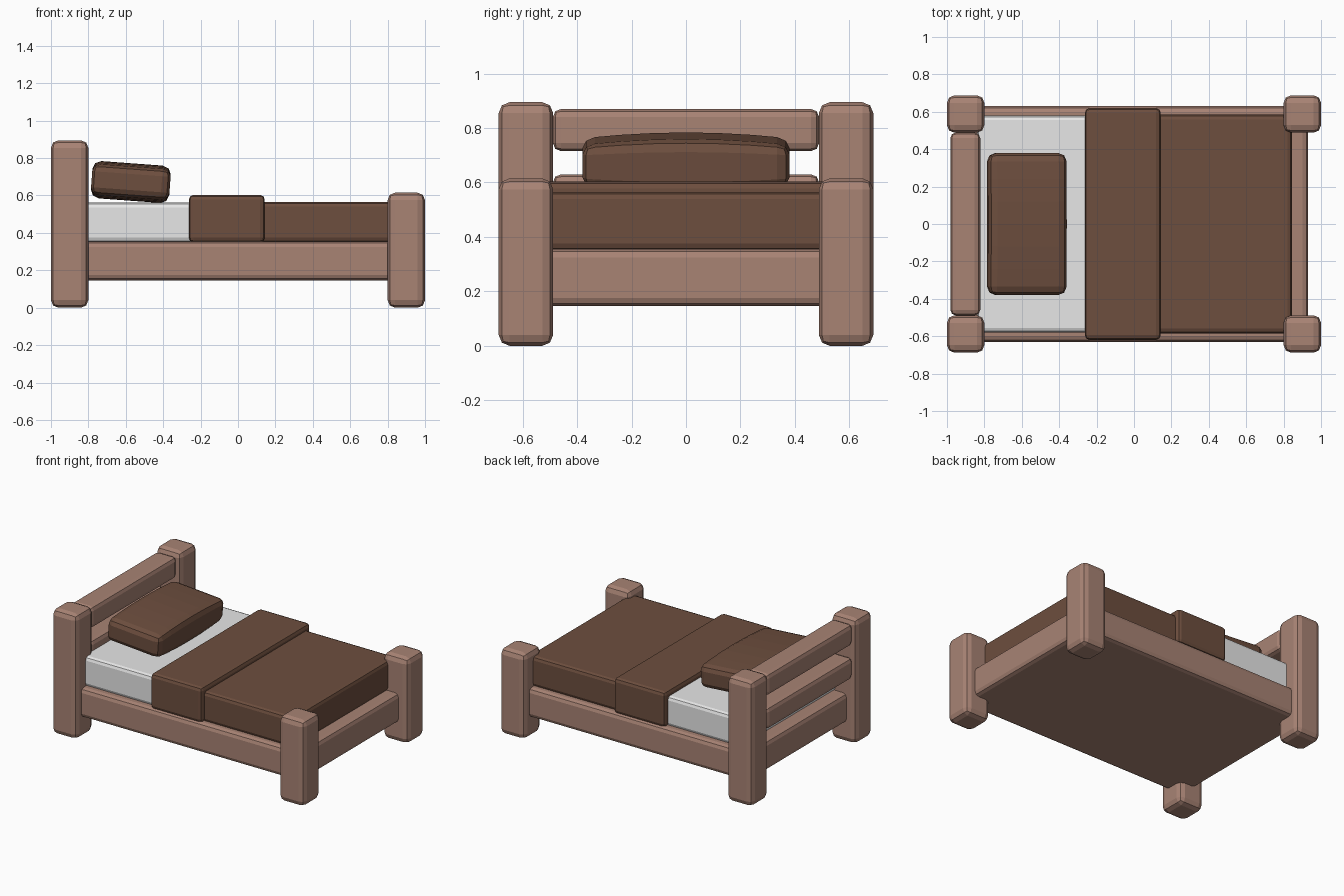
import bpy, bmesh, math
from mathutils import Matrix

if "Cube" in bpy.data.objects:
    bpy.data.objects.remove(bpy.data.objects["Cube"])


def material(name, rgb):
    lin = [((c / 255 + 0.055) / 1.055) ** 2.4 for c in rgb]
    m = bpy.data.materials.new(name)
    m.diffuse_color = (*lin, 1)
    m.use_nodes = True
    m.node_tree.nodes["Principled BSDF"].inputs["Base Color"].default_value = m.diffuse_color
    return m


wood = material("brown_wood", (168, 131, 116))
cloth = material("dark_brown_cloth", (109, 78, 62))
sheet = material("light_grey_sheet", (231, 231, 231))


def finish(name, bm, mat):
    bmesh.ops.recalc_face_normals(bm, faces=bm.faces[:])
    me = bpy.data.meshes.new(name)
    bm.to_mesh(me)
    bm.free()
    me.materials.append(mat)
    ob = bpy.data.objects.new(name, me)
    bpy.context.collection.objects.link(ob)
    return ob


def box_bm(lo, hi, bevel):
    size = [b - a for a, b in zip(lo, hi)]
    mid = [(a + b) / 2 for a, b in zip(lo, hi)]
    bm = bmesh.new()
    bmesh.ops.create_cube(bm, size=1, matrix=Matrix.Translation(mid) @ Matrix.Diagonal((*size, 1)))
    bmesh.ops.bevel(bm, geom=bm.edges[:], offset=bevel, segments=2, profile=0.5, affect='EDGES')
    return bm


def soft_box(name, lo, hi, bevel, mat):
    return finish(name, box_bm(lo, hi, bevel), mat)


# Corner posts, tall at the head and short at the foot
for side, s in (("front", -1), ("back", 1)):
    y0, y1 = sorted((s * 0.488, s * 0.688))
    soft_box(f"{side}_head_post", (-1.0, y0, 0), (-0.8, y1, 0.895), 0.04, wood)
    soft_box(f"{side}_foot_post", (0.8, y0, 0), (1.0, y1, 0.615), 0.04, wood)

# Bed base and two headboard planks
soft_box("bed_base", (-0.93, -0.63, 0.146), (0.93, 0.63, 0.355), 0.03, wood)
for i, z in enumerate((0.475, 0.715)):
    soft_box(f"headboard_plank_{i + 1}", (-0.982, -0.489, z), (-0.822, 0.489, z + 0.155), 0.03, wood)

# Mattress, blanket and folded-over blanket band
soft_box("mattress", (-0.84, -0.58, 0.35), (0.2, 0.58, 0.562), 0.025, sheet)
soft_box("blanket", (0.05, -0.585, 0.35), (0.845, 0.585, 0.565), 0.025, cloth)
soft_box("blanket_fold", (-0.263, -0.619, 0.35), (0.143, 0.619, 0.603), 0.025, cloth)

# Pillow: box that thins towards its ends, tilted against the headboard
bm = box_bm((-0.21, -0.38, -0.1), (0.21, 0.38, 0.1), 0.045)
for y in (-0.24, -0.12, 0, 0.12, 0.24):
    bmesh.ops.bisect_plane(bm, geom=bm.verts[:] + bm.edges[:] + bm.faces[:],
                           plane_co=(0, y, 0), plane_no=(0, 1, 0))
for v in bm.verts:
    v.co.z *= 1 - 0.22 * (v.co.y / 0.38) ** 2
bm.transform(Matrix.Translation((-0.573, 0, 0.672)) @ Matrix.Rotation(math.radians(4.2), 4, 'Y'))
finish("pillow", bm, cloth)
